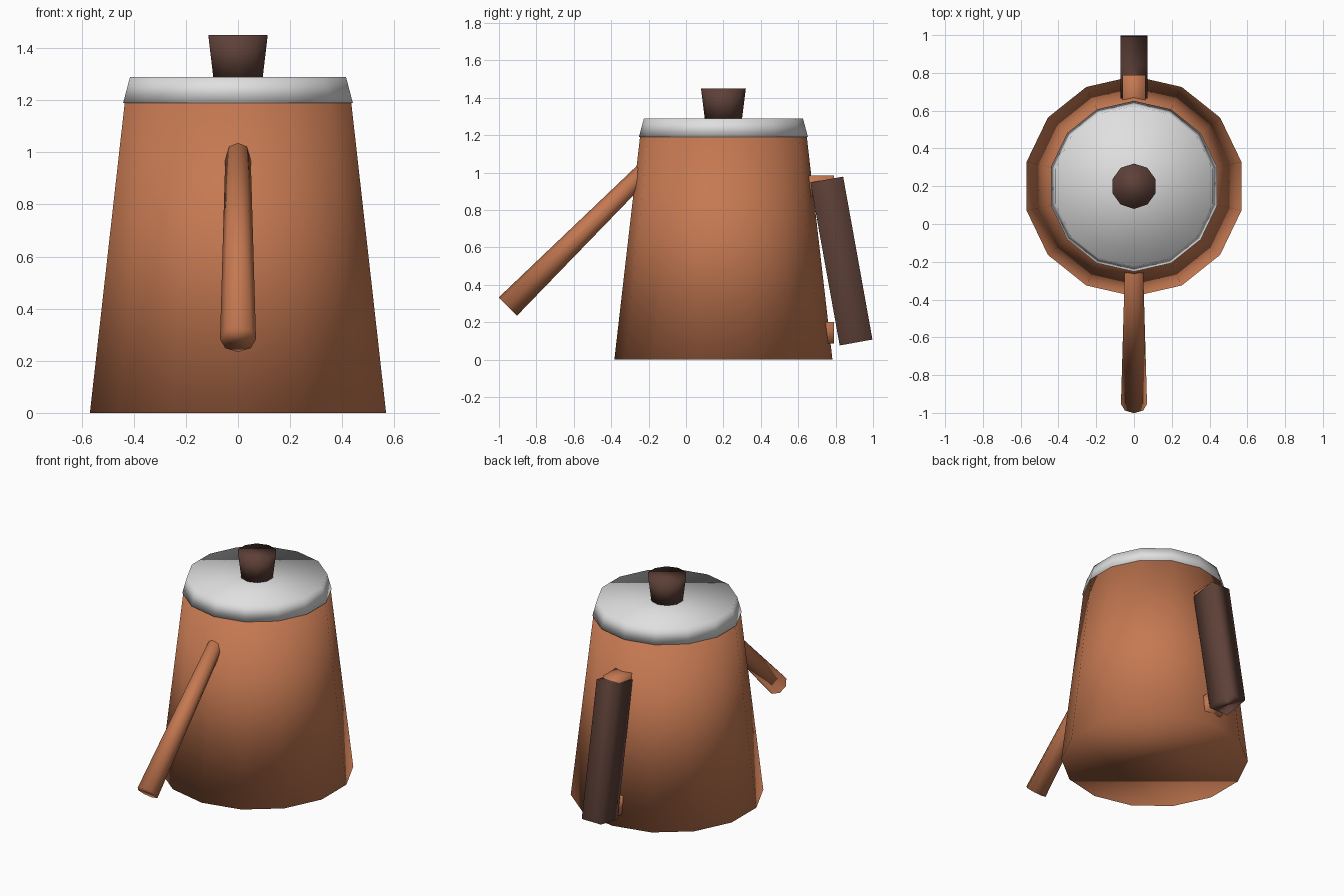
import bpy
from math import radians
from mathutils import Vector

cube = bpy.data.objects.get("Cube")
if cube:
    bpy.data.objects.remove(cube, do_unlink=True)


def make_material(name, rgb):
    mat = bpy.data.materials.new(name)
    mat.use_nodes = True
    color = (*rgb, 1.0)
    mat.diffuse_color = color
    mat.node_tree.nodes["Principled BSDF"].inputs["Base Color"].default_value = color
    return mat


copper = make_material("copper", (0.56, 0.19, 0.083))
steel = make_material("light_steel", (0.74, 0.74, 0.74))
wood = make_material("dark_wood", (0.109, 0.051, 0.038))


def finish(name, mat):
    obj = bpy.context.object
    obj.name = obj.data.name = name
    obj.data.materials.append(mat)
    bpy.ops.object.shade_smooth()
    return obj


def tapered(name, mat, sides, start, end, r_start, r_end):
    """Capped, tapered prism between two points."""
    a, b = Vector(start), Vector(end)
    axis = b - a
    bpy.ops.mesh.primitive_cone_add(
        vertices=sides, radius1=r_start, radius2=r_end, depth=axis.length,
        location=(a + b) / 2)
    obj = finish(name, mat)
    if axis.y:
        obj.rotation_euler = axis.to_track_quat('Z', 'Y').to_euler()
    return obj


def block(name, mat, center, size, tilt=0.0):
    bpy.ops.mesh.primitive_cube_add(size=1, location=center,
                                    rotation=(radians(tilt), 0, 0))
    obj = finish(name, mat)
    obj.scale = size
    return obj


# Pot body, lid and knob share one upright axis
AXIS_Y = 0.2
for name, mat, sides, z0, z1, r0, r1 in (
        ("body", copper, 14, 0.0, 1.19, 0.583, 0.446),
        ("lid", steel, 14, 1.19, 1.29, 0.452, 0.425),
        ("lid_knob", wood, 10, 1.29, 1.45, 0.1, 0.12)):
    tapered(name, mat, sides, (0, AXIS_Y, z0), (0, AXIS_Y, z1), r0, r1)

# Straight spout, sloping down to the front
tapered("spout", copper, 8, (0, -0.953, 0.283), (0, -0.15, 1.08), 0.069, 0.046)

# Handle grip and its two mounts on the back
block("handle", wood, (0, 0.831, 0.527), (0.142, 0.178, 0.885), 10.2)
block("upper_handle_mount", copper, (0, 0.69, 0.927), (0.12, 0.2, 0.116))
block("lower_handle_mount", copper, (0, 0.69, 0.143), (0.12, 0.2, 0.116))
